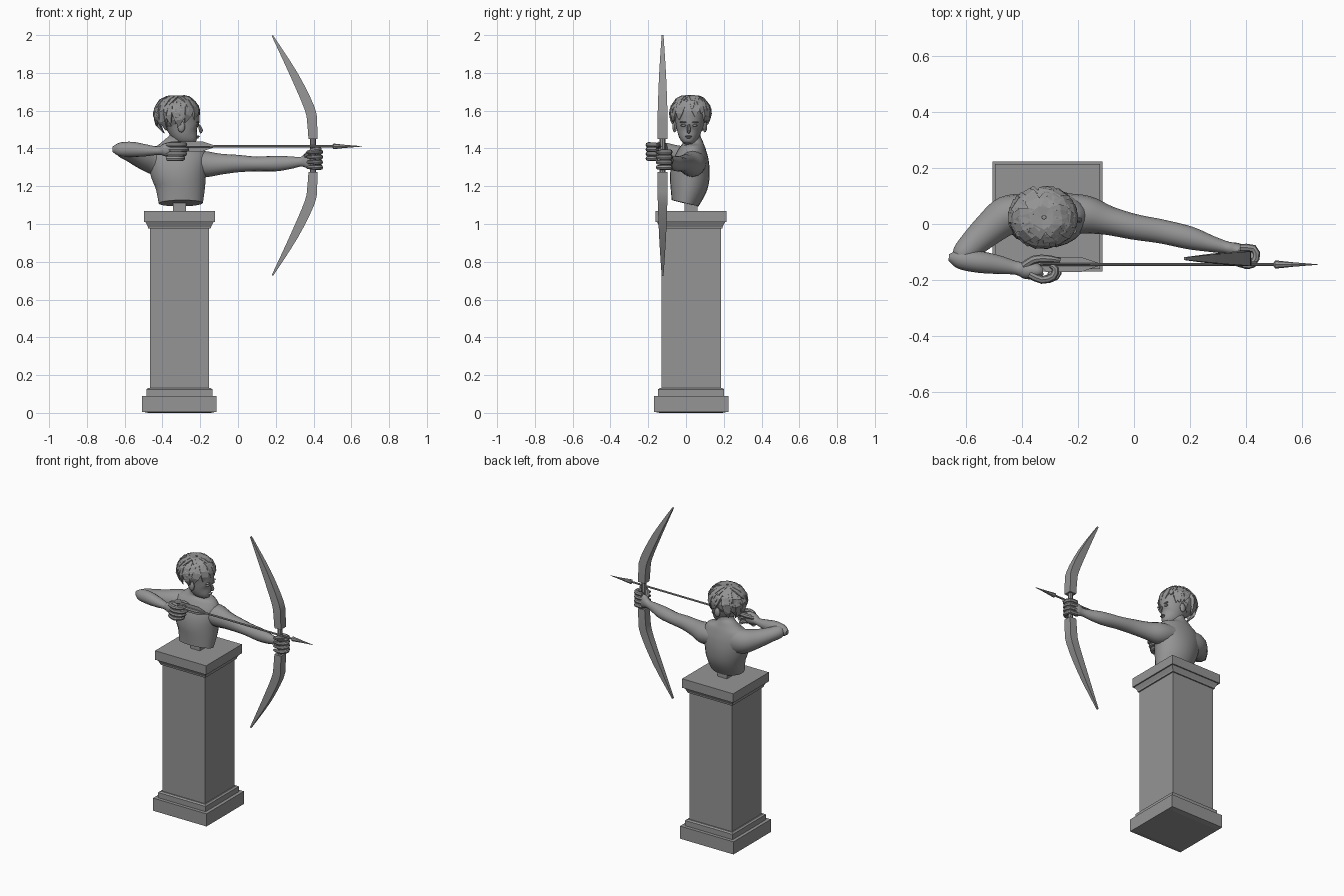
import bpy, bmesh, math, random
from mathutils import Vector

if "Cube" in bpy.data.objects:
    bpy.data.objects.remove(bpy.data.objects["Cube"])

random.seed(4)
stone = bpy.data.materials.new("grey_stone")
stone.diffuse_color = (0.3, 0.3, 0.3, 1)
stone.use_nodes = True
stone.node_tree.nodes["Principled BSDF"].inputs["Base Color"].default_value = stone.diffuse_color


def finish(name, bm, smooth):
    bmesh.ops.recalc_face_normals(bm, faces=bm.faces[:])
    me = bpy.data.meshes.new(name)
    bm.to_mesh(me)
    bm.free()
    me.materials.append(stone)
    ob = bpy.data.objects.new(name, me)
    bpy.context.collection.objects.link(ob)
    if smooth:
        bpy.ops.object.select_all(action='DESELECT')
        ob.select_set(True)
        bpy.context.view_layer.objects.active = ob
        bpy.ops.object.shade_smooth_by_angle(angle=math.radians(40))
    return ob


def refine(rings, n):
    """Catmull-Rom interpolation of ring data."""
    out = []
    for i in range(len(rings) - 1):
        a, b, c, d = (rings[max(0, min(len(rings) - 1, i + k))] for k in (-1, 0, 1, 2))
        for s in range(n):
            t = s / n
            out.append([0.5 * (2 * q + (r - p) * t + (2 * p - 5 * q + 4 * r - w) * t * t
                               + (3 * q - p - 3 * r + w) * t ** 3)
                        for p, q, r, w in zip(a, b, c, d)])
    return out + [list(rings[-1])]


def add_loft(bm, rings, ref, seg=16, n=1):
    """Rings are x, y, z, radius across ref, radius along ref."""
    if n > 1:
        rings = refine(rings, n)
    ref = Vector(ref)
    k, phase = (math.sqrt(2), math.pi / 4) if seg == 4 else (1, 0)
    loops = []
    for i, r in enumerate(rings):
        t = Vector(rings[min(i + 1, len(rings) - 1)][:3]) - Vector(rings[max(i - 1, 0)][:3])
        u = t.cross(ref).normalized()
        v = u.cross(t).normalized()
        angles = [phase + 2 * math.pi * j / seg for j in range(seg)]
        loops.append([bm.verts.new(Vector(r[:3]) + u * (k * r[3] * math.cos(a))
                                   + v * (k * r[4] * math.sin(a))) for a in angles])
    for a, b in zip(loops, loops[1:]):
        for j in range(seg):
            bm.faces.new((a[j], a[(j + 1) % seg], b[(j + 1) % seg], b[j]))
    bm.faces.new(loops[0])
    bm.faces.new(loops[-1])


def loft(name, rings, ref, seg=16, n=1, smooth=True):
    bm = bmesh.new()
    add_loft(bm, rings, ref, seg, n)
    return finish(name, bm, smooth)


X, Y, Z = (1, 0, 0), (0, 1, 0), (0, 0, 1)
PX, PY = -0.31, 0.027


# Pedestal: stepped square blocks
def block(name, *levels):
    loft(name, [(PX, PY, z, h, h) for z, h in levels], Y, 4, smooth=False)


block("plinth", (0, 0.165), (0.006, 0.197), (0.09, 0.197))
block("plinth_step", (0.09, 0.175), (0.125, 0.175), (0.132, 0.165))
block("shaft", (0.13, 0.157), (0.985, 0.157))
block("cap_moulding", (0.975, 0.165), (0.985, 0.167), (1.01, 0.18))
block("cap", (1.01, 0.188), (1.07, 0.188))
block("mount_post", (1.07, 0.035), (1.125, 0.035))

# Torso with neck
loft("torso", [(-.303, -.005, 1.11, .117, .073), (-.305, .015, 1.2, .132, .1),
               (-.315, .022, 1.28, .15, .104), (-.32, .03, 1.35, .158, .09),
               (-.32, .035, 1.4, .135, .07), (-.32, .035, 1.43, .08, .055),
               (-.315, .03, 1.46, .05, .048), (-.305, .025, 1.53, .045, .045)], Y, 24, 4)

# Arms
loft("bow_arm", [(-.25, .04, 1.33, .07, .06), (-.17, .033, 1.317, .068, .068),
                 (-.09, .012, 1.317, .052, .055), (0, -.01, 1.32, .046, .046),
                 (.1, -.027, 1.318, .043, .039), (.2, -.05, 1.32, .041, .041),
                 (.28, -.072, 1.325, .029, .033), (.335, -.085, 1.33, .022, .026),
                 (.37, -.093, 1.335, .025, .045), (.4, -.098, 1.337, .016, .042)], Z, 16, 4)
loft("drawing_upper_arm", [(-.39, .04, 1.33, .068, .085), (-.455, .03, 1.34, .07, .075),
                           (-.515, -.015, 1.355, .06, .058), (-.57, -.065, 1.375, .05, .045),
                           (-.615, -.112, 1.392, .04, .038), (-.63, -.13, 1.395, .018, .02)], Z, 16, 4)
loft("drawing_forearm", [(-.663, -.12, 1.395, .012, .015), (-.625, -.125, 1.395, .035, .036),
                         (-.56, -.135, 1.395, .039, .04), (-.49, -.145, 1.39, .034, .032),
                         (-.42, -.158, 1.388, .024, .022), (-.385, -.165, 1.392, .032, .035),
                         (-.345, -.168, 1.392, .028, .038), (-.325, -.168, 1.392, .014, .028)], Z, 16, 4)


# Hands: four curled fingers and a thumb each
def finger(bm, points, r):
    rings = [(*p, r * s, r * s) for p, s in zip(points, (1, 1.05, 1, .9, .55))]
    add_loft(bm, rings, Z, 8, 2)


bm = bmesh.new()
for i in range(4):
    z = 1.3 + 0.027 * i
    finger(bm, [(.38, -.085, z), (.428, -.088, z), (.437, -.122, z), (.41, -.148, z), (.365, -.143, z)], .0135)
finger(bm, [(.36, -.105, 1.36), (.375, -.13, 1.375), (.4, -.148, 1.392), (.425, -.145, 1.396), (.44, -.14, 1.396)], .013)
finish("bow_hand_fingers", bm, True)

bm = bmesh.new()
for i in range(4):
    z = 1.347 + 0.024 * i
    e = -.01 * abs(i - 2)
    finger(bm, [(-.375, -.18, z), (-.33, -.2, z), (-.28 + e, -.188, z), (-.272 + e, -.16, z), (-.3, -.148, z)], .0135)
finger(bm, [(-.395, -.15, 1.41), (-.36, -.128, 1.42), (-.325, -.124, 1.425), (-.295, -.126, 1.425), (-.265, -.13, 1.42)], .014)
finish("drawing_hand_fingers", bm, True)

# Head, facing +x
loft("head", [(-.24, .01, 1.427, .018, .018), (-.25, .012, 1.445, .042, .038),
              (-.277, .015, 1.48, .073, .06), (-.293, .02, 1.53, .092, .075),
              (-.305, .02, 1.58, .105, .085), (-.31, .02, 1.63, .095, .08),
              (-.31, .02, 1.66, .05, .045)], Y, 20, 3)
loft("nose", [(-.207, .015, 1.525, .005, .006), (-.196, .014, 1.495, .011, .01),
              (-.203, .014, 1.484, .006, .007)], Y, 8, 2)


def bead(bm, centre, size, seg=12):
    vs = bmesh.ops.create_uvsphere(bm, u_segments=seg, v_segments=8, radius=1)["verts"]
    for v in vs:
        v.co = Vector([c + s * q for c, s, q in zip(centre, size, v.co)])


bm = bmesh.new()
for side in (-1, 1):
    bead(bm, (-.214, .016 + side * .03, 1.522), (.008, .015, .006))   # eye
    bead(bm, (-.212, .016 + side * .031, 1.539), (.008, .02, .004))   # brow
    bead(bm, (-.3, .02 + side * .08, 1.515), (.02, .012, .03))        # ear
bead(bm, (-.213, .013, 1.464), (.011, .018, .004))                    # upper lip
bead(bm, (-.216, .013, 1.457), (.01, .014, .004))                     # lower lip
finish("face_features", bm, True)

# Hair: rounded base and layers of pointed locks falling from the crown
CX, CY, CZ = -.322, .024, 1.575


def on_scalp(theta, phi, lift):
    c = math.cos(theta)
    return (CX + .116 * lift * math.sin(theta) * math.cos(phi),
            CY + .102 * lift * math.sin(theta) * math.sin(phi),
            CZ + (.094 if c > 0 else .115) * lift * c)


bm = bmesh.new()
bead(bm, (CX - .008, CY, CZ + .008), (.104, .096, .088), 14)
for v in bm.verts:
    if v.co.x > CX + .02:
        v.co.z = max(v.co.z, 1.565)
finish("hair_base", bm, False)

bm = bmesh.new()
for count, start, reach, lift in ((17, .5, 1.0, .97), (15, .25, .8, 1.0), (11, .06, .55, 1.04)):
    for i in range(count):
        phi = 2 * math.pi * (i + random.uniform(-.25, .25)) / count
        back = (1 - math.cos(phi)) / 2
        end = math.radians(98 + 44 * back) * reach * random.uniform(.92, 1.08)
        twist = random.uniform(-.45, .45)
        ref = (-math.sin(phi + twist / 2), math.cos(phi + twist / 2), 0)
        rings = []
        for s, w in enumerate((.5, .95, 1, .75, .06)):
            t = s / 4
            flare = lift + .05 * math.sin(math.pi * t) + (.05 if s == 4 else 0)
            p = on_scalp(start + (end - start) * t, phi + twist * t, flare)
            rings.append((*p, .009 * w + .001, .027 * w))
        add_loft(bm, rings, ref, 4)
# Small loose tufts at the crown
for phi, h in ((.4, .02), (2.3, .012), (4.0, .018)):
    p, q = on_scalp(.25, phi, 1.0), on_scalp(.6, phi, 1.13)
    add_loft(bm, [(*p, .008, .014), (*q, .001, .002)], (-math.sin(phi), math.cos(phi), 0), 4)
finish("hair_locks", bm, False)

# Bow: square-section limbs mirrored about the grip
MID, BY = 1.3625, -.124
limb = [(.397, .0875, .024, .026), (.393, .165, .026, .027), (.38, .247, .027, .025),
        (.297, .427, .021, .018), (.182, .635, .004, .005)]
for name, sign in (("upper_limb", 1), ("lower_limb", -1)):
    loft(name, [(x, BY, MID + sign * h, a, b) for x, h, a, b in limb], Y, 4, 3)
loft("bow_grip", [(.397, BY, MID - .1, .015, .016), (.397, BY, MID + .1, .015, .016)], Y, 8)

# Arrow
AY, AZ = -.145, 1.411
loft("arrow_shaft", [(-.335, AY, AZ, .006, .006), (.52, AY, AZ, .006, .006)], Z, 8)
loft("arrow_head", [(.5, AY, AZ, .006, .006), (.505, AY, AZ, .015, .015),
                    (.57, AY, AZ, .008, .008), (.657, AY, AZ, .001, .001)], Z, 8, smooth=False)
vane = [(-.335, .006), (-.315, .027), (-.19, .027), (-.125, .005)]
for name, a, b in (("flat_vane", 1, .06), ("upright_vane", .06, 1)):
    loft(name, [(x, AY, AZ, r * a, r * b) for x, r in vane], Z, 4, smooth=False)
